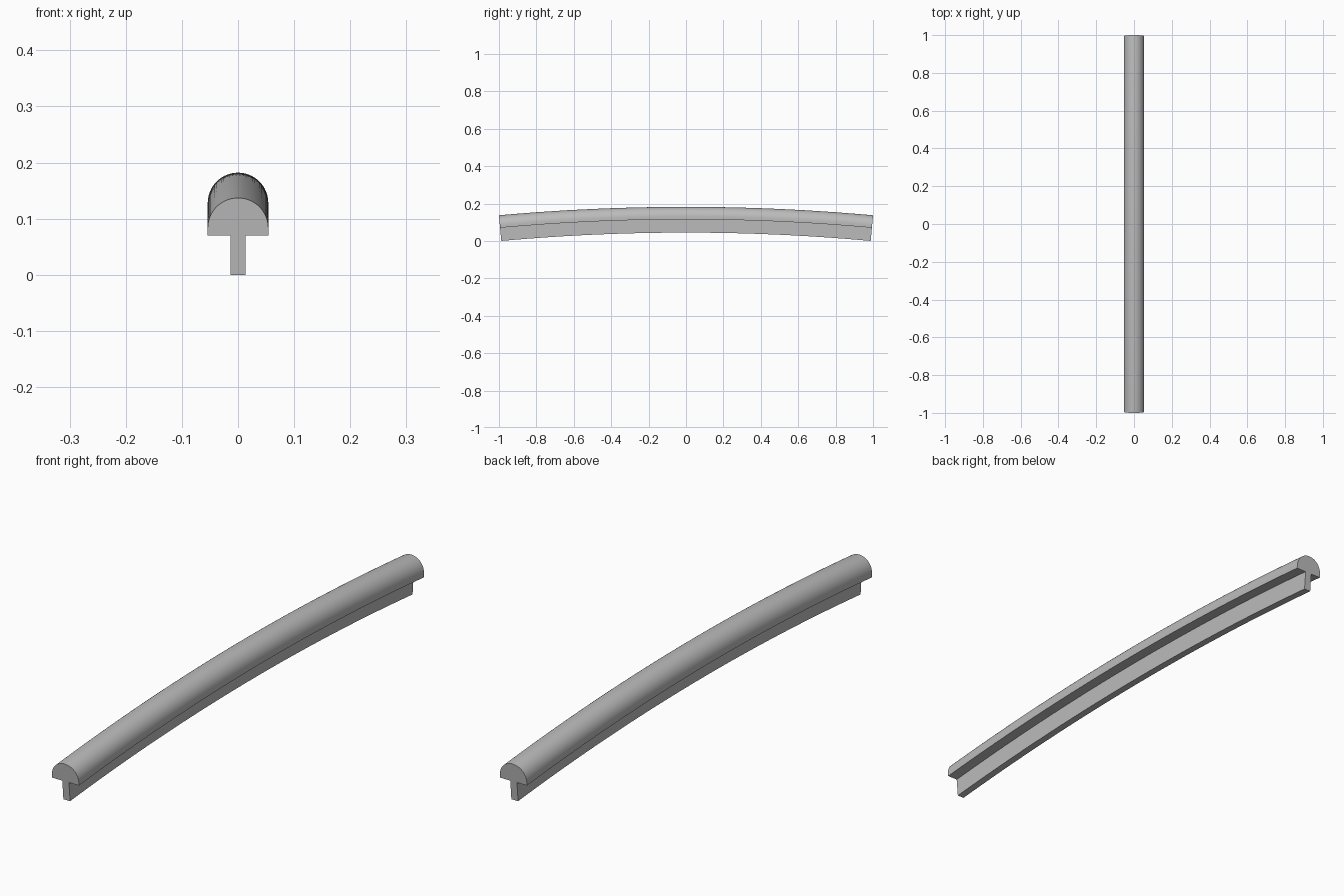
import bpy, bmesh, math
from mathutils import Matrix, Vector

cube = bpy.data.objects.get("Cube")
if cube:
    bpy.data.objects.remove(cube, do_unlink=True)

# Overall dimensions
TOP = 0.182          # height of the crown at mid length
BEND = 11.13         # radius of the lengthwise bow
HALF = 0.054         # half width of the rounded cap
STEM = 0.0135        # half width of the stem
CAP_DEPTH, DEPTH = 0.067, 0.1375
STEPS, ARC = 64, 32

grey = bpy.data.materials.new("mid grey")
grey.use_nodes = True
colour = (0.5, 0.5, 0.5, 1)
grey.diffuse_color = colour
grey.node_tree.nodes["Principled BSDF"].inputs["Base Color"].default_value = colour

# Cross-section: half-round cap over a narrow stem
profile = [(HALF * math.cos(math.pi * i / ARC),
            HALF * math.sin(math.pi * i / ARC) - HALF) for i in range(ARC + 1)]
profile += [(-HALF, -CAP_DEPTH), (-STEM, -CAP_DEPTH), (-STEM, -DEPTH),
            (STEM, -DEPTH), (STEM, -CAP_DEPTH), (HALF, -CAP_DEPTH)]

# Sweep the section along the bow, with radial ends
bm = bmesh.new()
limit = math.asin(1 / BEND)
rings = []
for s in range(STEPS + 1):
    turn = Matrix.Rotation(limit * (1 - 2 * s / STEPS), 3, 'X')
    rings.append([bm.verts.new(turn @ Vector((x, 0, BEND + z)) + Vector((0, 0, TOP - BEND)))
                  for x, z in profile])
n = len(profile)
for a, b in zip(rings, rings[1:]):
    for i in range(n):
        j = (i + 1) % n
        bm.faces.new((a[i], a[j], b[j], b[i]))
bm.faces.new(rings[0])
bm.faces.new(rings[-1][::-1])
bmesh.ops.recalc_face_normals(bm, faces=bm.faces)

mesh = bpy.data.meshes.new("curved_rail")
bm.to_mesh(mesh)
bm.free()
mesh.materials.append(grey)
rail = bpy.data.objects.new("curved_rail", mesh)
bpy.context.collection.objects.link(rail)

# Smooth crown with crisp edges
bpy.ops.object.select_all(action='DESELECT')
rail.select_set(True)
bpy.context.view_layer.objects.active = rail
bpy.ops.object.shade_smooth_by_angle(angle=math.radians(30))
